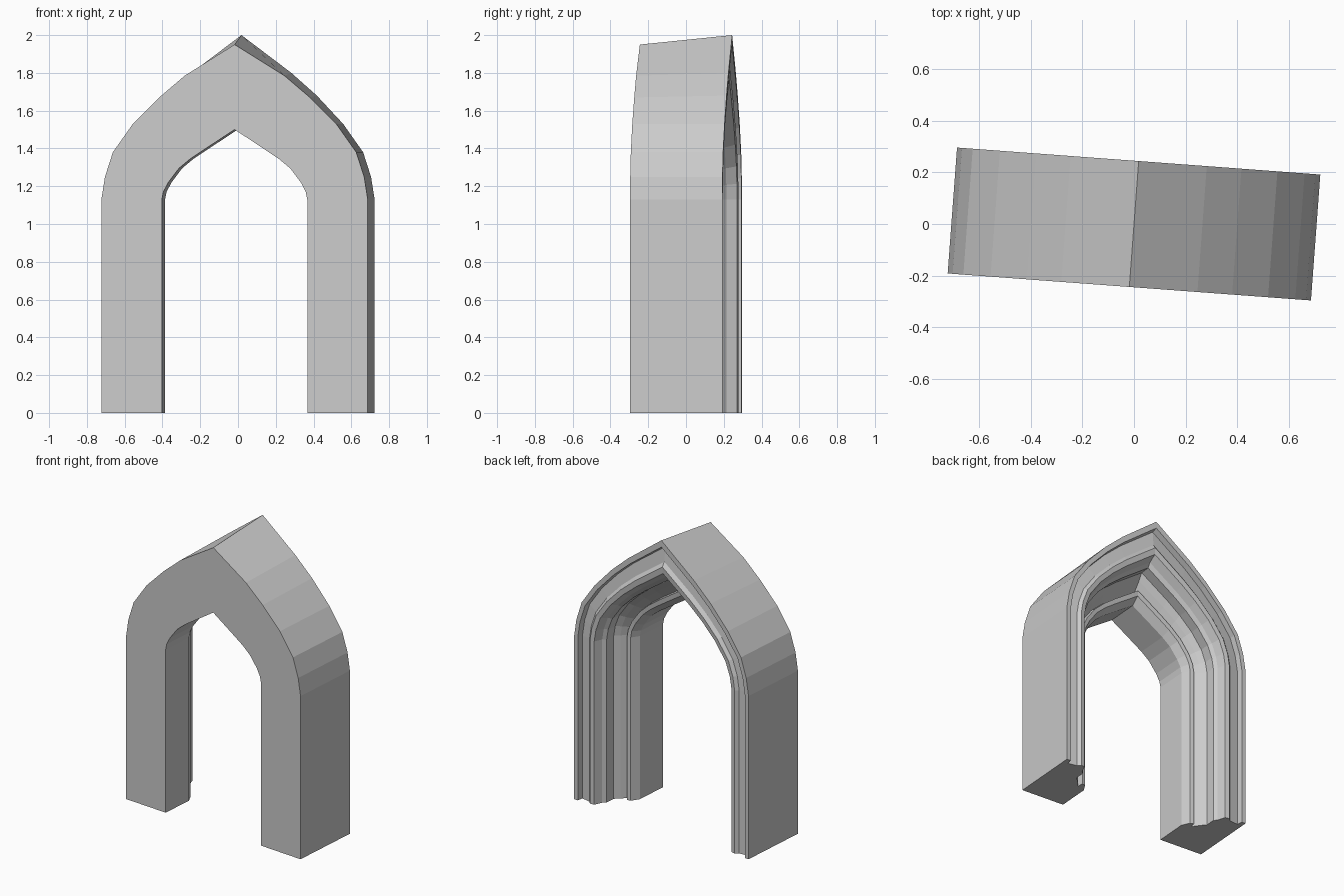
import bpy, bmesh, math

if "Cube" in bpy.data.objects:
    bpy.data.objects.remove(bpy.data.objects["Cube"])

DEPTH, WIDTH = 0.49, 0.32

# Half outline of the pointed arch: (inner x, inner z, outer x, outer z, rise towards the back)
half = [
    (0.386, 0.00, 0.707, 0.00, 0.0),
    (0.386, 1.13, 0.707, 1.13, 0.0),
    (0.378, 1.17, 0.688, 1.25, 0.0),
    (0.352, 1.22, 0.646, 1.38, 0.0),
    (0.295, 1.295, 0.540, 1.53, 0.0),
    (0.235, 1.345, 0.400, 1.67, 0.01),
    (0.160, 1.395, 0.265, 1.785, 0.015),
    (0.000, 1.50, 0.000, 1.95, 0.05),
]

# Moulded cross-section: (distance out from the opening, distance back from the front)
profile = [
    (0, 0), (0, 0.23), (0.03, 0.285), (0.055, 0.29), (0.06, 0.25),
    (0.10, 0.30), (0.13, 0.33), (0.13, 0.40), (0.15, 0.42), (0.17, 0.475),
    (0.20, 0.48), (0.22, 0.46), (0.285, 0.45), (0.29, DEPTH),
    (WIDTH, DEPTH), (WIDTH, 0),
]

path = [(-1, s) for s in half] + [(1, s) for s in half[-2::-1]]

# Sweep the section along the arch
bm = bmesh.new()
rings = []
for side, (xi, zi, xo, zo, rise) in path:
    ring = []
    for w, d in profile:
        t = w / WIDTH
        x = side * (xi + (xo - xi) * t)
        z = zi + (zo + rise * d / DEPTH - zi) * t
        ring.append(bm.verts.new((x, d - DEPTH / 2, z)))
    rings.append(ring)

n = len(profile)
for a, b in zip(rings, rings[1:]):
    for i in range(n):
        j = (i + 1) % n
        bm.faces.new((a[i], a[j], b[j], b[i]))

# Feet of the two legs
bm.faces.new(rings[0])
bm.faces.new(rings[-1][::-1])
bmesh.ops.recalc_face_normals(bm, faces=bm.faces)

mesh = bpy.data.meshes.new("pointed_arch")
bm.to_mesh(mesh)
bm.free()
arch = bpy.data.objects.new("pointed_arch", mesh)
arch.rotation_euler.z = math.radians(-4.25)
bpy.context.collection.objects.link(arch)
